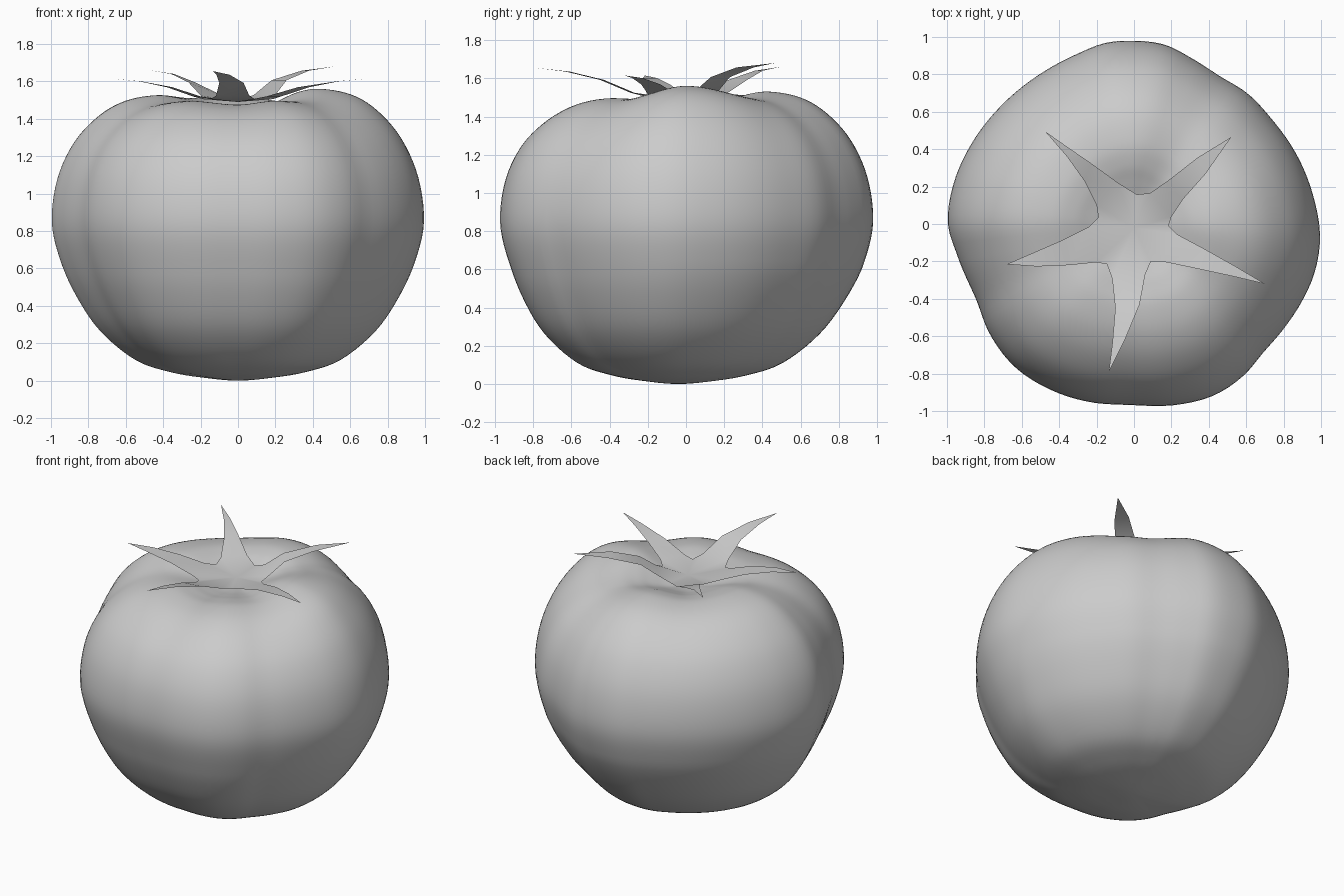
import bpy, bmesh, math

if "Cube" in bpy.data.objects:
    bpy.data.objects.remove(bpy.data.objects["Cube"])

grey = bpy.data.materials.new("plain grey")
grey.diffuse_color = (0.6, 0.6, 0.6, 1)
grey.use_nodes = True
grey.node_tree.nodes["Principled BSDF"].inputs["Base Color"].default_value = grey.diffuse_color


def spline(keys, x):
    """Smooth interpolation through (position, value...) keys."""
    i = 1
    while i < len(keys) - 3 and x > keys[i + 1][0]:
        i += 1
    a, b, c, d = keys[i - 1:i + 3]
    h = c[0] - b[0]
    t = (x - b[0]) / h
    m0 = (c[1] - a[1]) / (c[0] - a[0]) * h
    m1 = (d[1] - b[1]) / (d[0] - b[0]) * h
    return ((2*t**3 - 3*t*t + 1) * b[1] + (t**3 - 2*t*t + t) * m0
            + (3*t*t - 2*t**3) * c[1] + (t**3 - t*t) * m1)


def periodic(keys):
    return ([(k[0] - 360, k[1]) for k in keys[-2:]] + keys
            + [(k[0] + 360, k[1]) for k in keys[:3]])


def add_object(name, bm):
    bmesh.ops.recalc_face_normals(bm, faces=bm.faces[:])
    for f in bm.faces:
        f.smooth = True
    me = bpy.data.meshes.new(name)
    bm.to_mesh(me)
    bm.free()
    me.materials.append(grey)
    ob = bpy.data.objects.new(name, me)
    bpy.context.collection.objects.link(ob)
    return ob


# Fruit: lobed outline by angle, top height change by angle, side profile
outline = periodic([(9, .97), (24, .944), (37, .926), (49, .925), (60, .914), (71, .939),
                    (80, .972), (91, .98), (99, .98), (109, .958), (123, .946), (139, .952),
                    (155, .971), (166, .987), (180, .995), (190, .96), (205, .935), (217, .969),
                    (230, .995), (244, .992), (256, .981), (269, .968), (283, .993), (295, 1.011),
                    (306, 1.0), (315, .975), (325, .977), (334, .987), (345, 1.0), (356, .997)])
top_lift = periodic([(0, .035), (55, -.03), (90, .005), (125, -.015), (175, 0),
                     (205, -.04), (235, -.03), (270, -.05), (295, -.03), (322, -.03)])
profile = [(0, 0), (.18, .015), (.36, .045), (.55, .11), (.74, .265), (.87, .455), (.955, .645),
           (1, .85), (.97, 1.08), (.88, 1.275), (.75, 1.415), (.61, 1.495), (.45, 1.525),
           (.33, 1.512), (.23, 1.48), (.12, 1.445), (0, 1.43)]
n = len(profile) - 1
prof_r = [(-1, -.18)] + [(i, p[0]) for i, p in enumerate(profile)] + [(n + 1, -.12)]
prof_z = [(-1, .015)] + [(i, p[1]) for i, p in enumerate(profile)] + [(n + 1, 1.445)]

SEG, SUB = 120, 5
bm = bmesh.new()
rings = []
for k in range(1, n * SUB):
    u = k / SUB
    r, z = spline(prof_r, u), spline(prof_z, u)
    lift = 0
    if u > 7:
        lift = min(1, (u - 7) / 4) * min(1, r / .4)
        lift = lift * lift * (3 - 2 * lift)
    shift = -.04 * max(0, 1 - z / .6)
    ring = []
    for s in range(SEG):
        deg = s * 360 / SEG
        a = math.radians(deg)
        rad = r * spline(outline, deg)
        ring.append(bm.verts.new((rad * math.cos(a), rad * math.sin(a) + shift,
                                  z + lift * spline(top_lift, deg))))
    rings.append(ring)
for lo, hi in zip(rings, rings[1:]):
    for s in range(SEG):
        t = (s + 1) % SEG
        bm.faces.new((lo[s], lo[t], hi[t], hi[s]))
for ring, co in ((rings[0], (0, -.04, 0)), (rings[-1], (0, 0, 1.43))):
    tip = bm.verts.new(co)
    for s in range(SEG):
        bm.faces.new((ring[s], ring[(s + 1) % SEG], tip))
add_object("tomato_fruit", bm)

# Leafy star: five arms, each with clockwise edge, counter-clockwise edge, tip, next valley
arms = [
    ([(.20, .04), (.26, .13), (.38, .265)], [(.085, .165), (.18, .23), (.34, .355)],
     (.52, .465, 1.68), (.015, .158)),
    ([(-.085, .22), (-.23, .325), (-.342, .402)], [(-.2, .1), (-.265, .23), (-.358, .36)],
     (-.475, .495, 1.66), (-.19, .035)),
    ([(-.24, -.015), (-.38, -.085), (-.53, -.15)], [(-.2, -.205), (-.35, -.22), (-.52, -.227)],
     (-.68, -.215, 1.615), (-.145, -.215)),
    ([(-.117, -.29), (-.10, -.45), (-.115, -.63)], [(.06, -.27), (.03, -.43), (-.045, -.61)],
     (-.135, -.79, 1.655), (.09, -.2)),
    ([(.15, -.2), (.32, -.235), (.53, -.28)], [(.23, -.055), (.38, -.135), (.54, -.225)],
     (.70, -.32, 1.615), (.185, -.01)),
]
BASE = 1.505
bm = bmesh.new()
rim = []
for cw, ccw, tip, valley in arms:
    rows = []
    for a, b, t in zip(cw, ccw, (.13, .58, .87)):
        z = BASE + (tip[2] - BASE) * t
        rows.append((bm.verts.new((*a, z)), bm.verts.new((*b, z))))
    for p, q in zip(rows, rows[1:]):
        bm.faces.new((p[0], q[0], q[1], p[1]))
    bm.faces.new((rows[-1][0], bm.verts.new(tip), rows[-1][1]))
    rim += [rows[0][0], rows[0][1], bm.verts.new((*valley, BASE))]
hub = bm.verts.new((0, -.02, 1.49))
for i, v in enumerate(rim):
    bm.faces.new((hub, v, rim[(i + 1) % len(rim)]))
add_object("leaf_star", bm)
